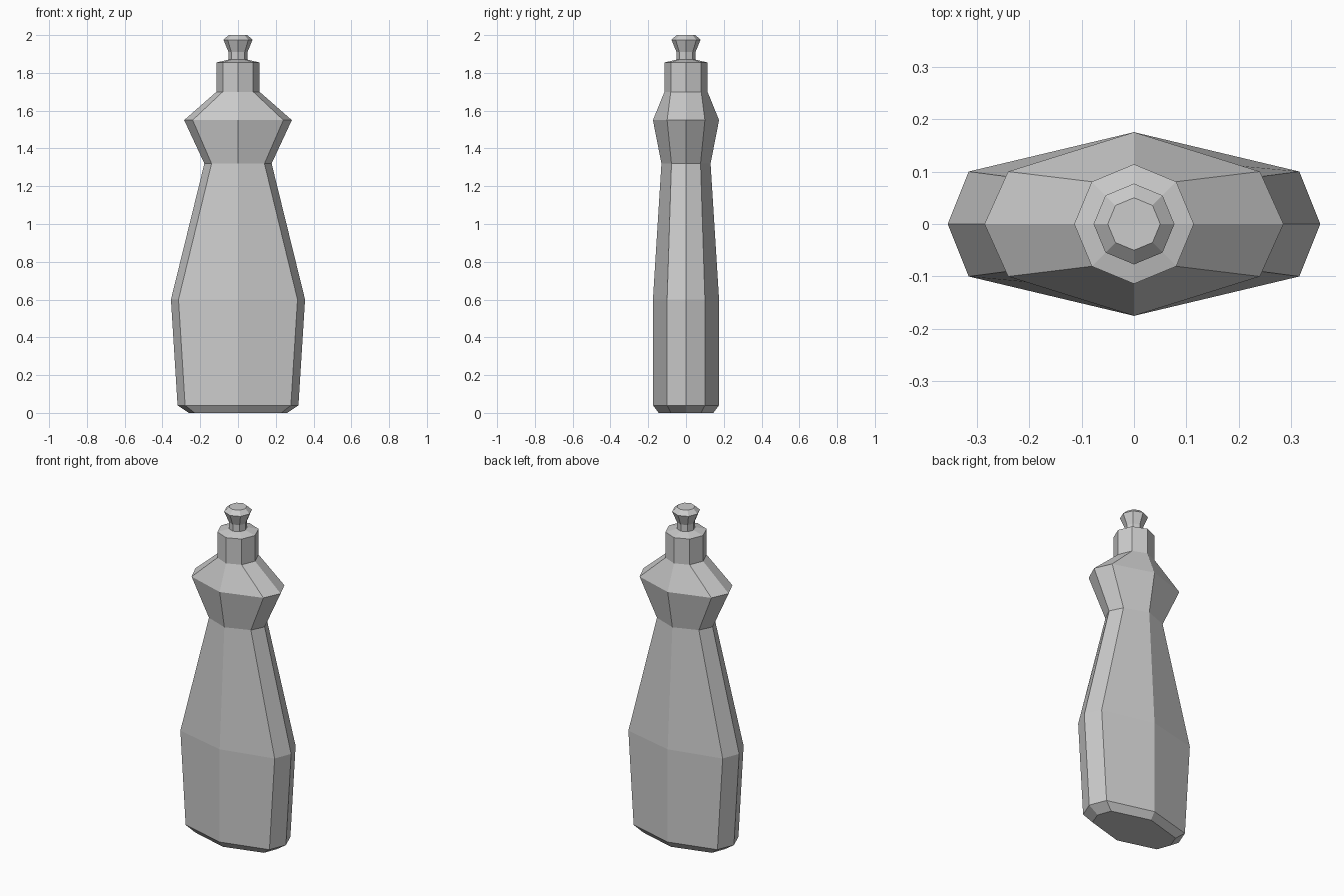
import bpy, bmesh
from math import sqrt

if "Cube" in bpy.data.objects:
    bpy.data.objects.remove(bpy.data.objects["Cube"])


def loft(name, rings, close_bottom=False, close_top=False):
    """Skin eight-sided rings given as (z, side_x, corner_x, corner_y, front_y)."""
    bm = bmesh.new()
    loops = []
    for z, a, bx, by, c in rings:
        outline = [(a, 0), (bx, by), (0, c), (-bx, by),
                   (-a, 0), (-bx, -by), (0, -c), (bx, -by)]
        loops.append([bm.verts.new((x, y, z)) for x, y in outline])
    for low, high in zip(loops, loops[1:]):
        for i in range(8):
            j = (i + 1) % 8
            bm.faces.new((low[i], low[j], high[j], high[i]))
    if close_bottom:
        bm.faces.new(loops[0][::-1])
    if close_top:
        bm.faces.new(loops[-1])
    bm.normal_update()
    mesh = bpy.data.meshes.new(name)
    bm.to_mesh(mesh)
    bm.free()
    obj = bpy.data.objects.new(name, mesh)
    bpy.context.collection.objects.link(obj)
    return obj


def octagon(z, r):
    d = r / sqrt(2)
    return (z, r, d, d, r)


# Flattened bottle with a pinched waist and a sloping shoulder
loft("bottle_body", [
    (0.00, 0.26, 0.23, 0.08, 0.145),
    (0.04, 0.32, 0.28, 0.10, 0.175),
    (0.60, 0.355, 0.315, 0.10, 0.175),
    (1.32, 0.178, 0.14, 0.077, 0.13),
    (1.55, 0.285, 0.24, 0.10, 0.175),
    octagon(1.70, 0.114),
], close_bottom=True)

# Screw cap
loft("cap", [octagon(1.70, 0.114), octagon(1.855, 0.114), octagon(1.87, 0.05)])

# Flared pull-up nozzle
loft("nozzle", [octagon(1.87, 0.05), octagon(1.91, 0.05),
                octagon(1.975, 0.077), octagon(2.00, 0.05)], close_top=True)
